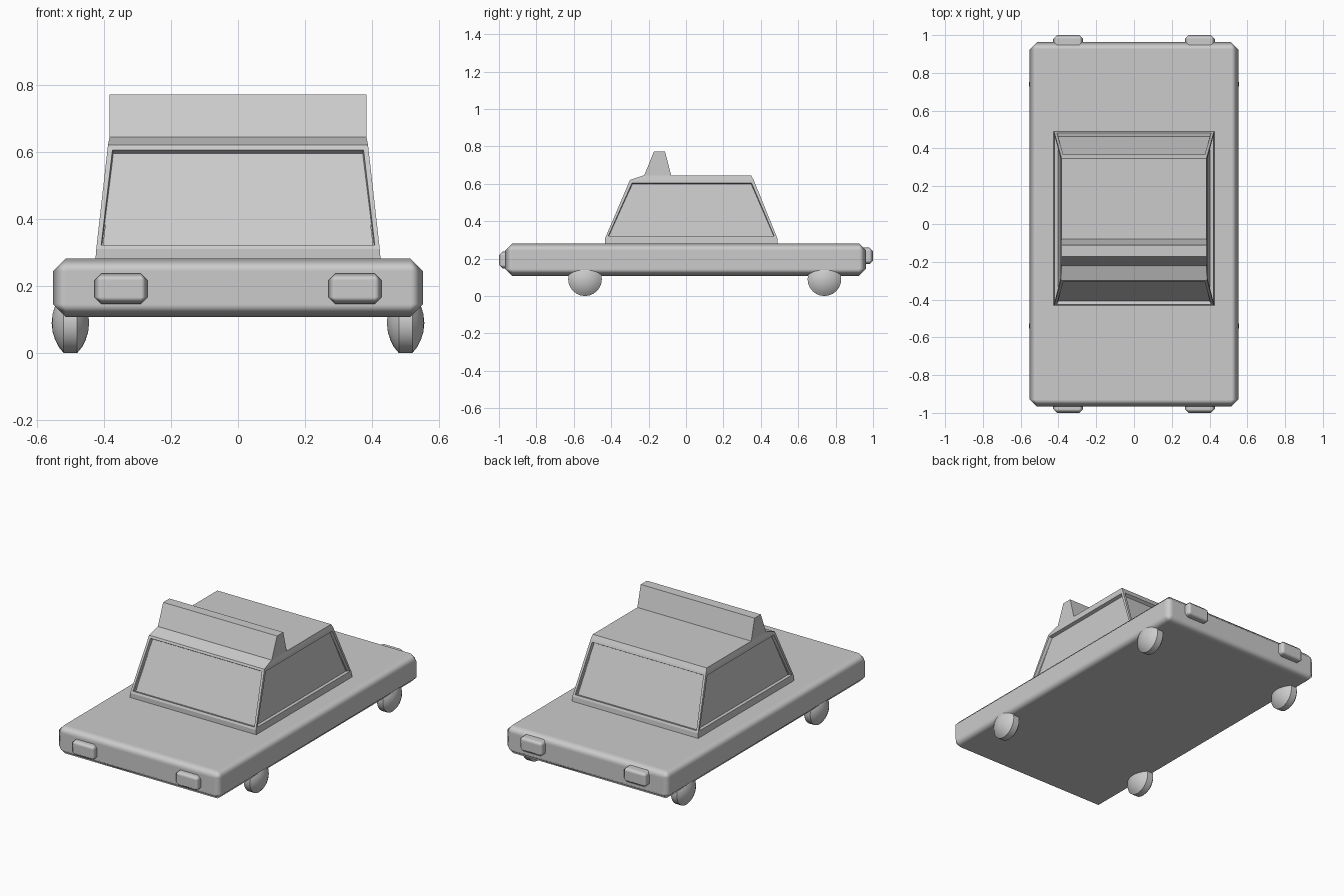
import bpy, bmesh, math
from mathutils import Matrix

if "Cube" in bpy.data.objects:
    bpy.data.objects.remove(bpy.data.objects["Cube"])


def to_object(name, bm, smooth=False):
    bmesh.ops.recalc_face_normals(bm, faces=bm.faces)
    me = bpy.data.meshes.new(name)
    bm.to_mesh(me)
    bm.free()
    ob = bpy.data.objects.new(name, me)
    bpy.context.collection.objects.link(ob)
    if smooth:
        bpy.ops.object.select_all(action='DESELECT')
        ob.select_set(True)
        bpy.context.view_layer.objects.active = ob
        bpy.ops.object.shade_smooth_by_angle(angle=math.radians(35))
    return ob


def bevelled_box(name, lo, hi, width):
    bm = bmesh.new()
    bmesh.ops.create_cube(bm, size=1)
    for v in bm.verts:
        v.co = [lo[i] if v.co[i] < 0 else hi[i] for i in range(3)]
    ob = to_object(name, bm)
    for p in ob.data.polygons:
        p.use_smooth = True
    mod = ob.modifiers.new("chamfer", 'BEVEL')
    mod.width = width
    mod.segments = 1
    mod.harden_normals = True
    return ob


# Body slab
bevelled_box("body", (-0.552, -0.967, 0.108), (0.552, 0.963, 0.282), 0.038)

# Headlights and tail lights
for side, s in (("right", 1), ("left", -1)):
    x0, x1 = sorted((s * 0.27, s * 0.428))
    bevelled_box("headlight_" + side, (x0, -1.0, 0.147), (x1, -0.93, 0.237), 0.02)
    bevelled_box("tail_light_" + side, (x0, 0.93, 0.17), (x1, 1.0, 0.26), 0.02)

# Cabin: stacked rectangular rings (z, half width, front y, back y)
bm = bmesh.new()
rings = []
for z, x, y0, y1 in ((0.27, 0.426, -0.432, 0.492), (0.31, 0.423, -0.432, 0.488),
                     (0.62, 0.388, -0.300, 0.362), (0.645, 0.383, -0.228, 0.348)):
    rings.append([bm.verts.new(p) for p in
                  ((-x, y0, z), (x, y0, z), (x, y1, z), (-x, y1, z))])
windows = []
for k in range(3):
    for i in range(4):
        j = (i + 1) % 4
        f = bm.faces.new((rings[k][i], rings[k][j], rings[k + 1][j], rings[k + 1][i]))
        if k == 1:
            windows.append(f)
bm.faces.new(rings[-1])
bm.faces.new(rings[0][::-1])
bmesh.ops.recalc_face_normals(bm, faces=bm.faces)
# Recessed windows
bmesh.ops.inset_individual(bm, faces=windows, thickness=0.02)
bmesh.ops.inset_individual(bm, faces=windows, thickness=0.004, depth=-0.02)
to_object("cabin", bm)

# Roof sign
bm = bmesh.new()
profile = ((-0.225, 0.64), (-0.172, 0.772), (-0.112, 0.772), (-0.078, 0.64))
face = bm.faces.new([bm.verts.new((-0.383, y, z)) for y, z in profile])
ext = bmesh.ops.extrude_face_region(bm, geom=[face])
for v in ext["geom"]:
    if isinstance(v, bmesh.types.BMVert):
        v.co.x = 0.383
bm.faces.new([v for v in face.verts]) if not face.is_valid else None
to_object("roof_sign", bm)


# Domed wheels, turned about the axle
def wheel(name, x, y):
    half = [(0.056, 0.0), (0.053, 0.027), (0.046, 0.05), (0.035, 0.072), (0.02, 0.09)]
    pts = half + [(-a, r) for a, r in reversed(half)]
    bm = bmesh.new()
    vs = [bm.verts.new((a, 0, r)) for a, r in pts]
    es = [bm.edges.new(p) for p in zip(vs, vs[1:])]
    bmesh.ops.spin(bm, geom=vs + es, cent=(0, 0, 0), axis=(1, 0, 0),
                   angle=2 * math.pi, steps=24)
    bmesh.ops.remove_doubles(bm, verts=bm.verts, dist=1e-4)
    bm.transform(Matrix.Translation((x, y, 0.09)))
    to_object(name, bm, smooth=True)


for side, s in (("right", 1), ("left", -1)):
    wheel("front_wheel_" + side, s * 0.5, -0.54)
    wheel("rear_wheel_" + side, s * 0.5, 0.74)
